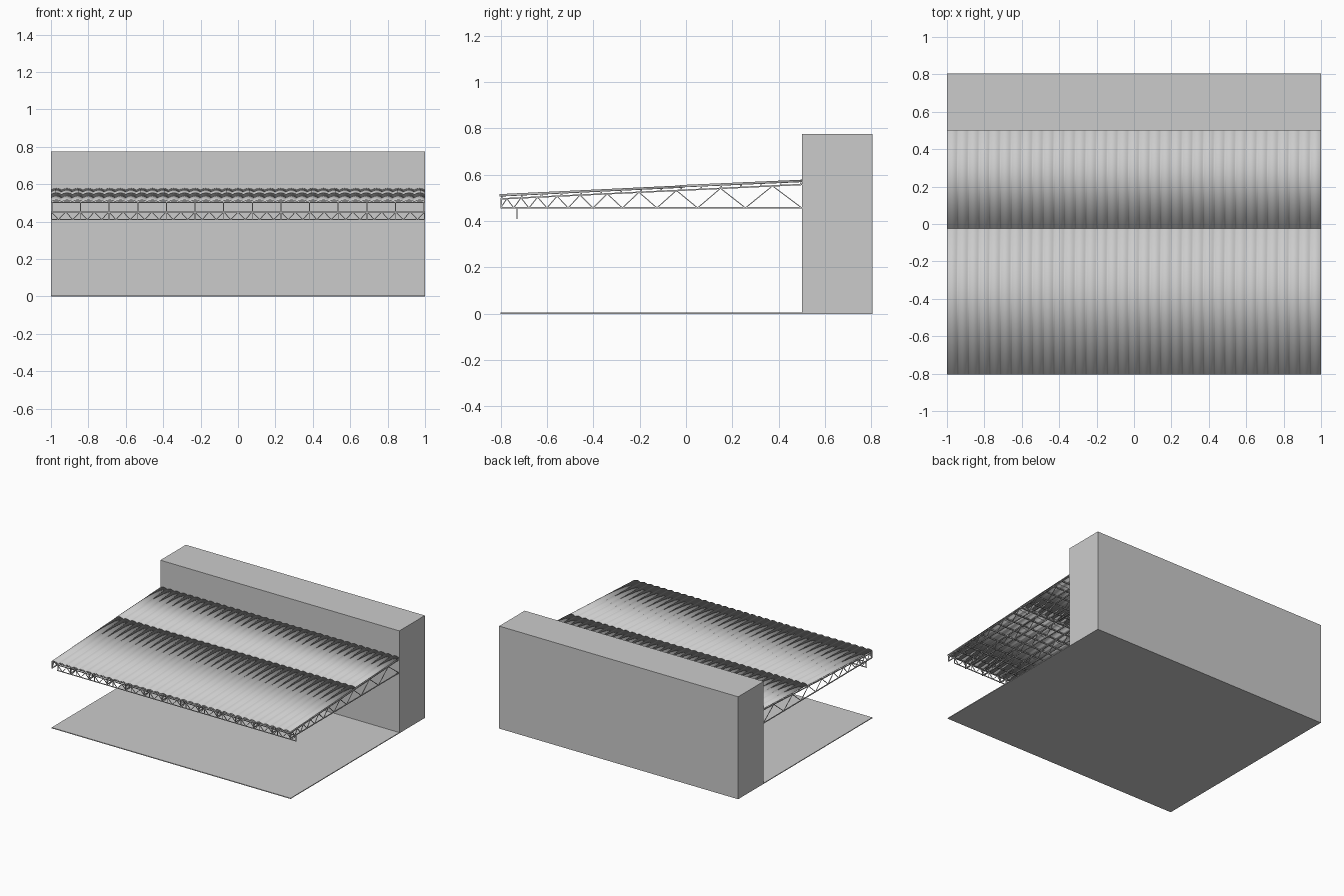
import bpy, bmesh, math
from mathutils import Vector, Matrix

if "Cube" in bpy.data.objects:
    bpy.data.objects.remove(bpy.data.objects["Cube"])

Y0, Y1 = -0.80, 0.50          # canopy front and wall face
ZB = 0.457                    # truss bottom chord height


def roof_z(y, base):
    """Height along the roof slope, base = height at the front edge."""
    return base + (y - Y0) / (Y1 - Y0) * 0.062


def finish(name, bm):
    mesh = bpy.data.meshes.new(name)
    bmesh.ops.recalc_face_normals(bm, faces=bm.faces[:])
    bm.to_mesh(mesh)
    bm.free()
    ob = bpy.data.objects.new(name, mesh)
    bpy.context.collection.objects.link(ob)
    return ob


def box(bm, lo, hi):
    lo, hi = Vector(lo), Vector(hi)
    m = Matrix.Translation((lo + hi) / 2) @ Matrix.Diagonal((*(hi - lo), 1))
    bmesh.ops.create_cube(bm, size=1, matrix=m)


def bar(bm, a, b, w):
    """Square bar between two points."""
    a, b = Vector(a), Vector(b)
    d = b - a
    rot = d.to_track_quat('Z', 'Y').to_matrix().to_4x4()
    m = Matrix.Translation((a + b) / 2) @ rot @ Matrix.Diagonal((w, w, d.length, 1))
    bmesh.ops.create_cube(bm, size=1, matrix=m)


# wall block and floor slab
bm = bmesh.new()
box(bm, (-1, Y1, 0), (1, 0.805, 0.775))
finish("wall", bm)
bm = bmesh.new()
box(bm, (-1, Y0, 0), (1, Y1, 0.006))
finish("floor", bm)

# sloped trusses, panels widening as they get deeper
N = 14
nodes = [Y0]
weights = [1.085 ** i for i in range(20)]
for w in weights:
    nodes.append(nodes[-1] + w / sum(weights) * (Y1 - Y0))
bm = bmesh.new()
for i in range(N):
    x = -0.996 + 1.992 * i / (N - 1)
    bar(bm, (x, Y0, ZB), (x, Y1, ZB), 0.006)
    bar(bm, (x, Y0, roof_z(Y0, 0.496)), (x, Y1, roof_z(Y1, 0.496)), 0.006)
    bar(bm, (x, Y0 + 0.003, ZB), (x, Y0 + 0.003, 0.496), 0.006)
    pts = [(x, y, ZB if k % 2 == 0 else roof_z(y, 0.496)) for k, y in enumerate(nodes)]
    for a, b in zip(pts, pts[1:]):
        bar(bm, a, b, 0.004)
finish("roof_trusses", bm)

# hanging lattice beam across the front
bm = bmesh.new()
yb, zl, zh = -0.73, 0.411, 0.452
for z in (zl, zh):
    bar(bm, (-1, yb, z), (1, yb, z), 0.005)
K = 52
pts = [(-0.998 + 1.996 * k / K, yb, zl if k % 2 else zh) for k in range(K + 1)]
for a, b in zip(pts, pts[1:]):
    bar(bm, a, b, 0.004)
for i in range(N):
    x = -0.996 + 1.992 * i / (N - 1)
    bar(bm, (x, yb, zl), (x, yb, ZB), 0.004)
finish("front_lattice_beam", bm)

# purlins between the trusses and the sheeting
bm = bmesh.new()
P = 16
for i in range(P):
    y = Y0 + 0.004 + (Y1 - Y0 - 0.008) * i / (P - 1)
    z = roof_z(y, 0.502)
    bar(bm, (-1, y, z), (1, y, z), 0.007)
finish("purlins", bm)


# corrugated roof: two overlapping rows of sheets
def sheet(name, ya, yb, lift):
    bm = bmesh.new()
    waves, seg = 35, 10
    rows = []
    for y, l in ((ya, lift), (yb, 0)):
        rows.append([bm.verts.new((-1 + 2 * k / (waves * seg), y,
                     roof_z(y, 0.507) + l + 0.009 * abs(math.sin(math.pi * k / seg))))
                     for k in range(waves * seg + 1)])
    for k in range(waves * seg):
        bm.faces.new((rows[0][k], rows[0][k + 1], rows[1][k + 1], rows[1][k]))
    ob = finish(name, bm)
    mod = ob.modifiers.new("thickness", 'SOLIDIFY')
    mod.thickness = 0.0015
    mod.offset = 0
    bpy.ops.object.select_all(action='DESELECT')
    ob.select_set(True)
    bpy.context.view_layer.objects.active = ob
    bpy.ops.object.shade_smooth_by_angle(angle=math.radians(40))


sheet("lower_roof_sheets", -0.805, -0.015, 0)
sheet("upper_roof_sheets", -0.025, Y1, 0.002)
